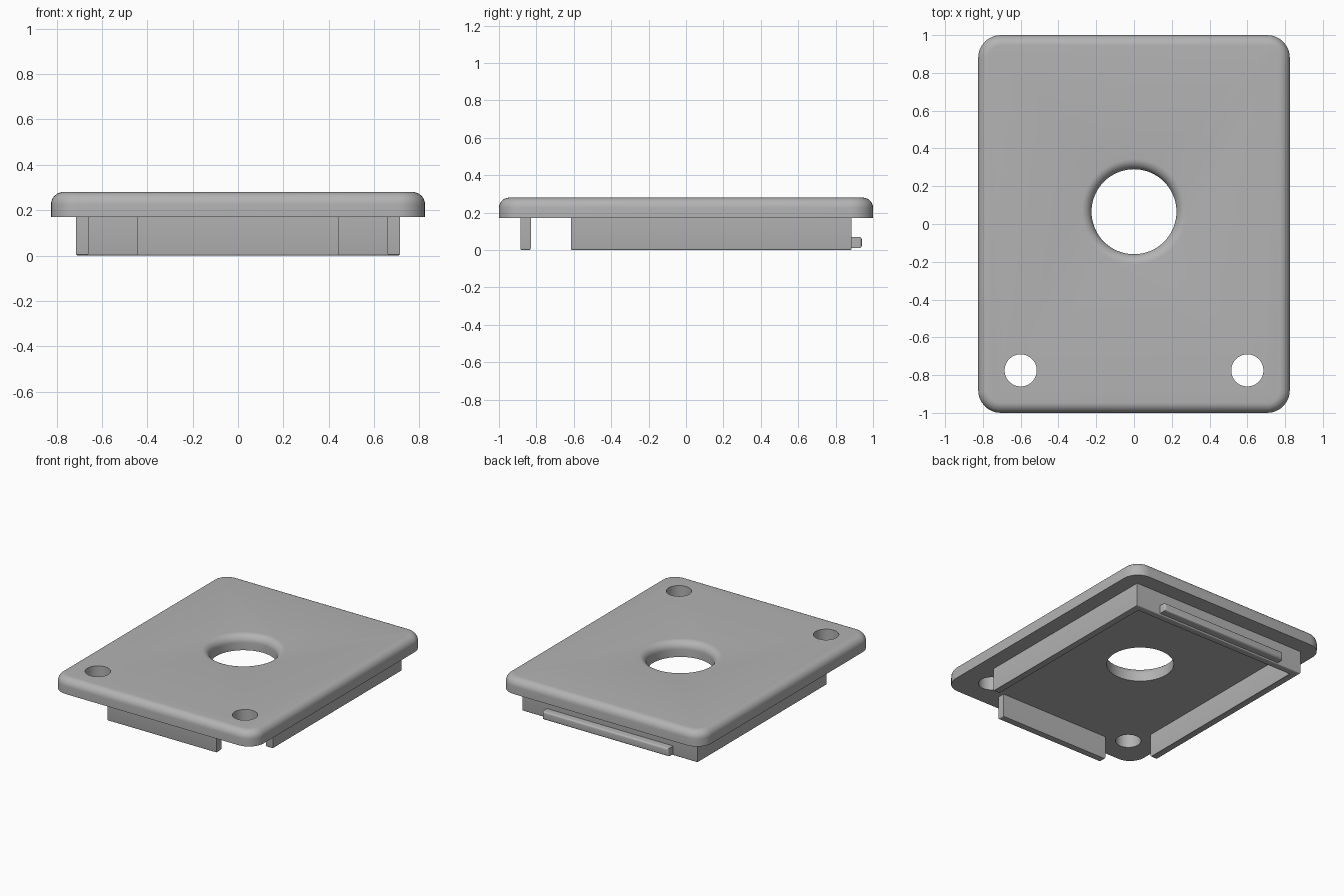
import bpy, bmesh, math

cube = bpy.data.objects.get("Cube")
if cube:
    bpy.data.objects.remove(cube)

# Main dimensions
HALF_X, HALF_Y, CORNER = 0.825, 1.0, 0.12
BASE_Z, TOP_Z, FILLET = 0.17, 0.28, 0.055
WALL_X, WALL_Y, THICK = 0.715, 0.885, 0.055
STEPS = 8

grey = bpy.data.materials.new("plain grey")
grey.use_nodes = True
grey.diffuse_color = (0.45, 0.45, 0.45, 1)
grey.node_tree.nodes["Principled BSDF"].inputs["Base Color"].default_value = grey.diffuse_color


def add_object(name, bm):
    bmesh.ops.recalc_face_normals(bm, faces=bm.faces)
    mesh = bpy.data.meshes.new(name)
    bm.to_mesh(mesh)
    bm.free()
    mesh.materials.append(grey)
    obj = bpy.data.objects.new(name, mesh)
    bpy.context.collection.objects.link(obj)
    return obj


def loft(name, rings):
    """Skin a stack of equal-sized point rings and cap both ends."""
    bm = bmesh.new()
    loops = [[bm.verts.new(p) for p in ring] for ring in rings]
    n = len(loops[0])
    for low, high in zip(loops, loops[1:]):
        for i in range(n):
            j = (i + 1) % n
            bm.faces.new((low[i], low[j], high[j], high[i]))
    bm.faces.new(loops[0])
    bm.faces.new(loops[-1])
    return add_object(name, bm)


def rounded_rectangle(inset, z):
    points = []
    for quarter, (sx, sy) in enumerate(((1, 1), (-1, 1), (-1, -1), (1, -1))):
        for k in range(STEPS + 1):
            a = (quarter + k / STEPS) * math.pi / 2
            r = CORNER - inset
            points.append((sx * (HALF_X - CORNER) + r * math.cos(a),
                           sy * (HALF_Y - CORNER) + r * math.sin(a), z))
    return points


def circle(x, y, r, z, n=64):
    return [(x + r * math.cos(i * math.tau / n), y + r * math.sin(i * math.tau / n), z)
            for i in range(n)]


def prism(name, outline, low, high, bevel):
    """Extrude an outline upward and round its lower rim."""
    obj = loft(name, [[(x, y, z) for x, y in outline] for z in (low, high)])
    bm = bmesh.new()
    bm.from_mesh(obj.data)
    rim = [e for e in bm.edges if all(v.co.z < low + 0.001 for v in e.verts)]
    bmesh.ops.bevel(bm, geom=rim, offset=bevel, segments=3, profile=0.5, affect='EDGES')
    bm.to_mesh(obj.data)
    bm.free()
    return obj


def smooth(obj):
    bpy.ops.object.select_all(action='DESELECT')
    obj.select_set(True)
    bpy.context.view_layer.objects.active = obj
    bpy.ops.object.shade_smooth_by_angle(angle=math.radians(30))


# Quarter-round steps shared by the rim and the central hole: (inset, height)
arc = [(FILLET * (1 - math.cos(k / STEPS * math.pi / 2)),
        TOP_Z - FILLET + FILLET * math.sin(k / STEPS * math.pi / 2))
       for k in range(STEPS + 1)]

# Cover plate with a rounded upper rim
plate = loft("cover_plate", [rounded_rectangle(0, BASE_Z)]
             + [rounded_rectangle(i, z) for i, z in arc])

# Flared central hole and two screw holes
cutters = [loft("centre_hole_cutter", [circle(0, 0.065, 0.225, 0.1)]
                + [circle(0, 0.065, 0.225 + i, z) for i, z in arc]
                + [circle(0, 0.065, 0.225 + FILLET, 0.4)])]
for side in (-1, 1):
    cutters.append(loft("screw_hole_cutter",
                        [circle(side * 0.6, -0.775, 0.085, z, 48) for z in (0.1, 0.4)]))
for cutter in cutters:
    mod = plate.modifiers.new("hole", 'BOOLEAN')
    mod.operation, mod.solver, mod.object = 'DIFFERENCE', 'EXACT', cutter
bpy.context.view_layer.objects.active = plate
for mod in list(plate.modifiers):
    bpy.ops.object.modifier_apply(modifier=mod.name)
for cutter in cutters:
    bpy.data.objects.remove(cutter)

# U-shaped skirt below the plate: two sides and the back
inner_x, inner_y, open_y = WALL_X - THICK, WALL_Y - THICK, -0.615
right_half = [(inner_x, inner_y), (inner_x, open_y), (WALL_X, open_y), (WALL_X, WALL_Y)]
skirt = prism("side_and_back_skirt",
              right_half + [(-x, y) for x, y in reversed(right_half)],
              0, BASE_Z, 0.008)

# Separate front tab
tab_x = 0.445
front = prism("front_tab", [(-tab_x, -WALL_Y), (tab_x, -WALL_Y),
                            (tab_x, -inner_y), (-tab_x, -inner_y)], 0, BASE_Z, 0.008)

# Catch bar on the outside of the back wall, rounded on its outer edges
bar_x, bar_y = 0.515, 0.94
bar = loft("back_catch_bar", [[(x, y, z) for y, z in ((WALL_Y - 0.01, 0.01), (bar_y, 0.01),
                                                     (bar_y, 0.07), (WALL_Y - 0.01, 0.07))]
                              for x in (-bar_x, bar_x)])
bm = bmesh.new()
bm.from_mesh(bar.data)
outer = [e for e in bm.edges if all(v.co.y > bar_y - 0.001 for v in e.verts)]
bmesh.ops.bevel(bm, geom=outer, offset=0.014, segments=4, profile=0.5, affect='EDGES')
bm.to_mesh(bar.data)
bm.free()

for part in (plate, skirt, front, bar):
    smooth(part)
